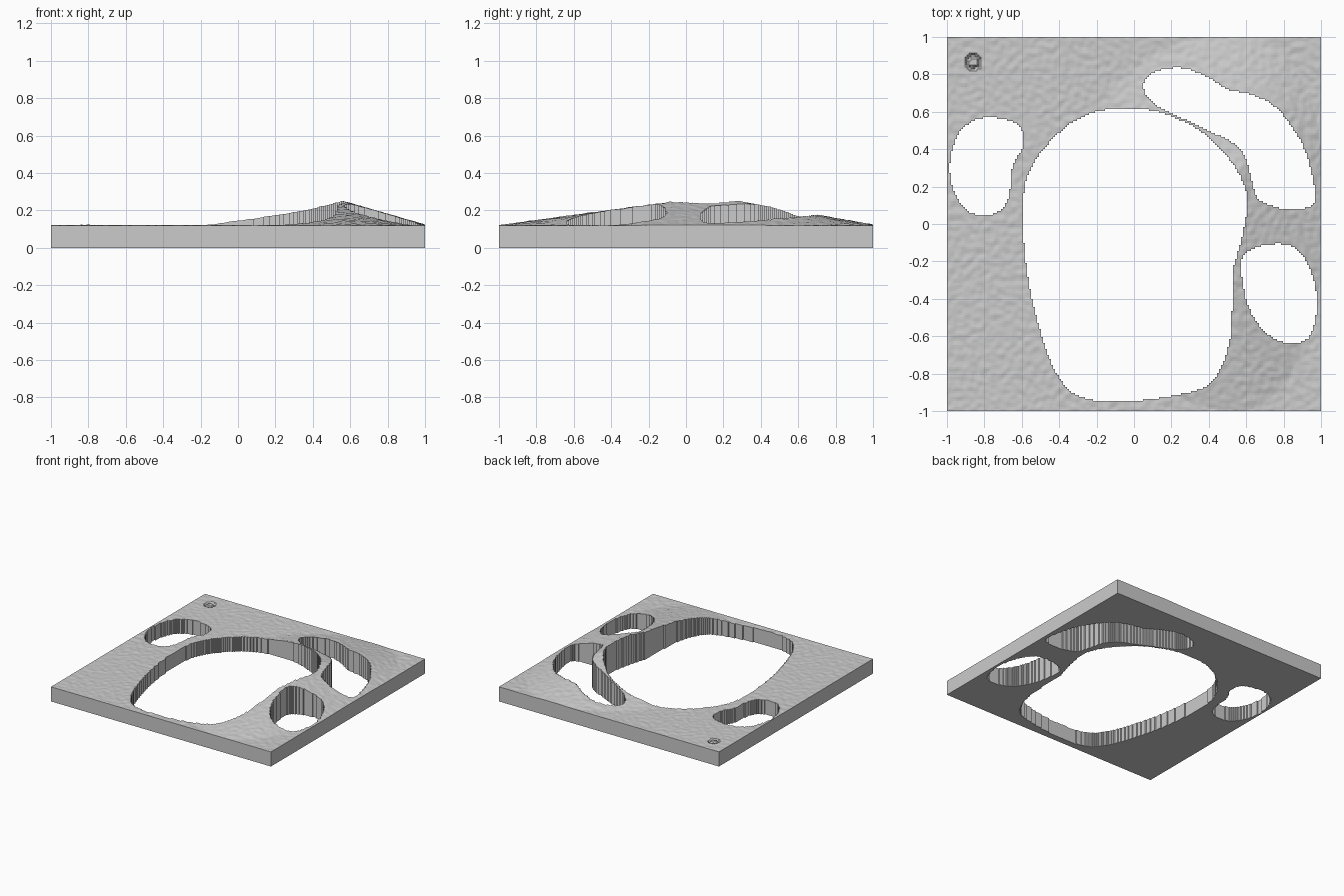
import bpy, bmesh, math
from mathutils import Vector, noise

if "Cube" in bpy.data.objects:
    bpy.data.objects.remove(bpy.data.objects["Cube"])

CELLS = 187          # surface cells along each side
BASE = 0.12          # height of the flat plate
RISE = 0.13          # height of the mound above it

# Outlines of the four openings
main_opening = [(-.05, .62), (-.2, .6), (-.35, .53), (-.5, .38), (-.57, .25), (-.595, .1),
                (-.59, -.08), (-.565, -.3), (-.52, -.5), (-.46, -.7), (-.4, -.82), (-.33, -.9),
                (-.2, -.945), (0, -.945), (.2, -.92), (.38, -.87), (.46, -.78), (.51, -.63),
                (.525, -.45), (.53, -.25), (.575, -.08), (.605, .1), (.58, .23), (.49, .37),
                (.35, .5), (.2, .575), (.08, .61)]
left_opening = [(-.82, .565), (-.72, .565), (-.62, .53), (-.59, .46), (-.6, .4), (-.65, .31),
                (-.665, .17), (-.7, .09), (-.77, .05), (-.87, .06), (-.94, .13), (-.98, .24),
                (-.98, .36), (-.94, .48), (-.88, .54)]
back_opening = [(.05, .74), (.09, .8), (.17, .83), (.28, .83), (.4, .78), (.5, .72), (.63, .69),
                (.75, .63), (.85, .51), (.92, .38), (.96, .22), (.97, .13), (.93, .09),
                (.83, .075), (.73, .1), (.66, .14), (.63, .23), (.6, .34), (.55, .42),
                (.42, .49), (.25, .57), (.1, .65)]
right_opening = [(.575, -.2), (.62, -.14), (.72, -.11), (.83, -.115), (.91, -.18), (.96, -.3),
                 (.98, -.42), (.96, -.55), (.92, -.62), (.82, -.635), (.73, -.6), (.64, -.5),
                 (.59, -.36)]


def smooth_loop(points, steps=6):
    """Closed Catmull-Rom curve through the points."""
    pts, out = [Vector(p) for p in points], []
    n = len(pts)
    for i in range(n):
        a, b, c, d = (pts[(i + k) % n] for k in (-1, 0, 1, 2))
        for s in range(steps):
            t = s / steps
            out.append(0.5 * (2 * b + (c - a) * t + (2 * a - 5 * b + 4 * c - d) * t ** 2
                              + (3 * b - a - 3 * c + d) * t ** 3))
    return out


def crossings(loops, y):
    """x positions where a row at height y crosses the outlines."""
    xs = []
    for loop in loops:
        for p, q in zip(loop, loop[1:] + loop[:1]):
            if (p.y > y) != (q.y > y):
                xs.append(p.x + (y - p.y) * (q.x - p.x) / (q.y - p.y))
    return xs


def surface_height(x, y):
    """Flat plate with a ridge-topped mound, fine roughness and a ring mark."""
    dx = (x - .56) / (.45 if x > .56 else .83)
    dy = max(y - .28, 0) / .74 + max(-.05 - y, 0) / .95
    z = BASE + RISE * max(0, 1 - math.hypot(dx, dy))
    if max(abs(x), abs(y)) < .995:
        z += .004 * noise.noise(Vector((x * 28, y * 28, 0)))
    if abs(math.hypot(x + .86, y - .865) - .034) < .007:
        z -= .015
    return z


# Grid cells that lie outside every opening
loops = [smooth_loop(o) for o in (main_opening, left_opening, back_opening, right_opening)]
step = 2 / CELLS
solid = set()
for j in range(CELLS):
    xs = crossings(loops, -1 + (j + .5) * step)
    for i in range(CELLS):
        x = -1 + (i + .5) * step
        if sum(c > x for c in xs) % 2 == 0:
            solid.add((i, j))

# Textured top, flat underside and vertical walls as one solid
bm = bmesh.new()
top, bottom = {}, {}


def corner(i, j, is_top):
    store = top if is_top else bottom
    if (i, j) not in store:
        x, y = -1 + i * step, -1 + j * step
        store[i, j] = bm.verts.new((x, y, surface_height(x, y) if is_top else 0))
    return store[i, j]


for i, j in sorted(solid):
    ring = [(i, j), (i + 1, j), (i + 1, j + 1), (i, j + 1)]
    bm.faces.new([corner(*c, True) for c in ring])
    bm.faces.new([corner(*c, False) for c in reversed(ring)])
    for k, (di, dj) in enumerate([(0, -1), (1, 0), (0, 1), (-1, 0)]):
        if (i + di, j + dj) not in solid:
            a, b = ring[k], ring[(k + 1) % 4]
            bm.faces.new([corner(*a, False), corner(*b, False),
                          corner(*b, True), corner(*a, True)])

mesh = bpy.data.meshes.new("pierced_plate")
bm.to_mesh(mesh)
bm.free()
plate = bpy.data.objects.new("pierced_plate", mesh)
bpy.context.collection.objects.link(plate)

grey = bpy.data.materials.new("plain_grey")
grey.diffuse_color = (.6, .6, .6, 1)
grey.use_nodes = True
grey.node_tree.nodes["Principled BSDF"].inputs["Base Color"].default_value = grey.diffuse_color
mesh.materials.append(grey)
